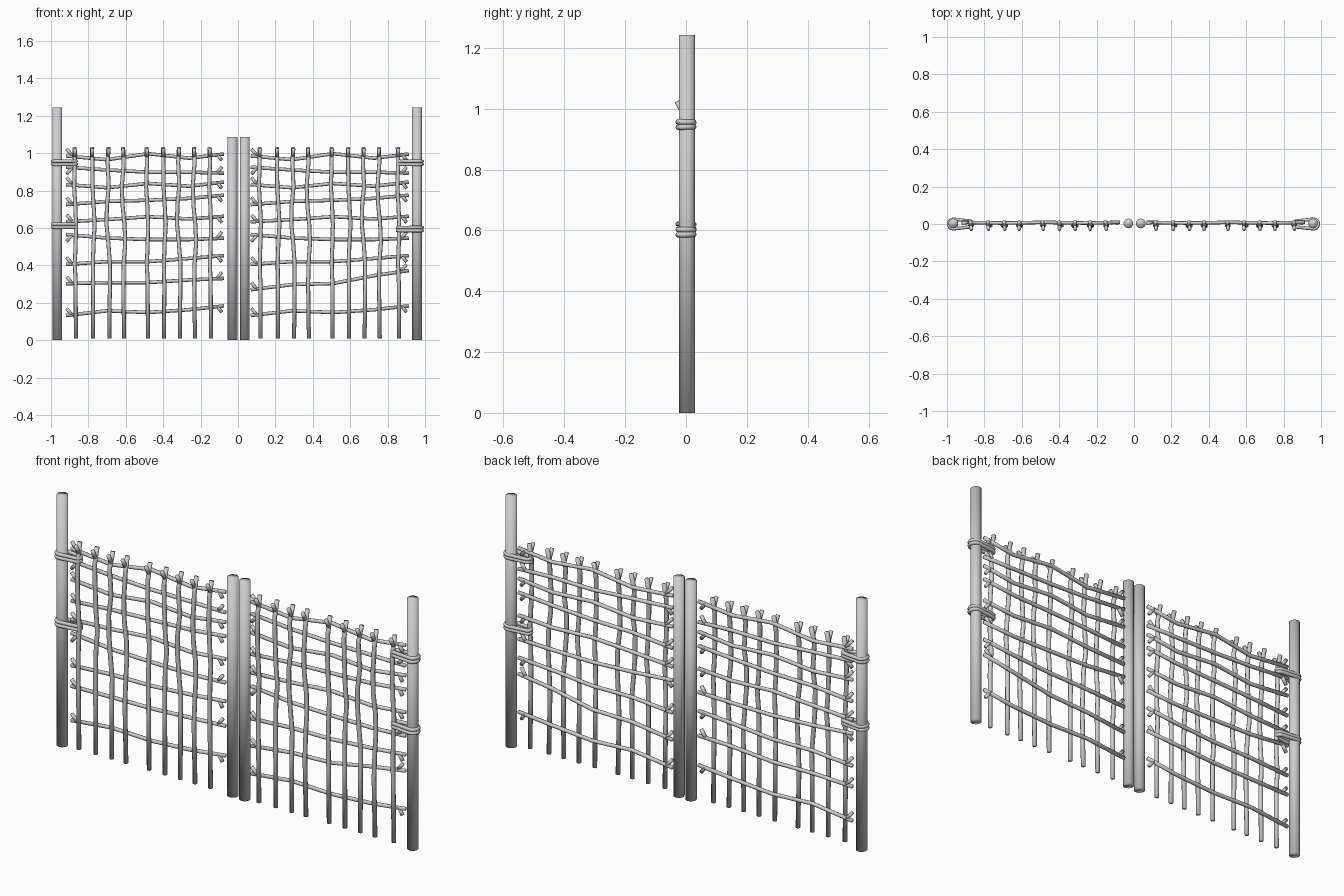
import bpy, bmesh, math
from mathutils import Vector

if "Cube" in bpy.data.objects:
    bpy.data.objects.remove(bpy.data.objects["Cube"])

wood = bpy.data.materials.new("grey_wood")
wood.diffuse_color = (0.62, 0.62, 0.62, 1)
wood.use_nodes = True
wood.node_tree.nodes["Principled BSDF"].inputs["Base Color"].default_value = wood.diffuse_color


def tube(bm, pts, r, sides=8, closed=False):
    """Sweep a round section along a path, capping open ends."""
    pts = [Vector(p) for p in pts]
    n = len(pts)
    rings = []
    for i, p in enumerate(pts):
        a = pts[(i - 1) % n] if closed else pts[max(i - 1, 0)]
        b = pts[(i + 1) % n] if closed else pts[min(i + 1, n - 1)]
        t = (b - a).normalized()
        ref = Vector((0, 0, 1))
        if not closed and abs((pts[-1] - pts[0]).normalized().z) > 0.6:
            ref = Vector((1, 0, 0))
        u = t.cross(ref).normalized()
        v = t.cross(u)
        rings.append([bm.verts.new(p + r * (u * math.cos(k * math.tau / sides)
                      + v * math.sin(k * math.tau / sides))) for k in range(sides)])
    for i in range(n if closed else n - 1):
        A, B = rings[i], rings[(i + 1) % n]
        for k in range(sides):
            j = (k + 1) % sides
            bm.faces.new((A[k], A[j], B[j], B[k]))
    if not closed:
        bm.faces.new(rings[0])
        bm.faces.new(rings[-1])


def finish(bm, name):
    bmesh.ops.recalc_face_normals(bm, faces=bm.faces)
    for f in bm.faces:
        f.smooth = True
    me = bpy.data.meshes.new(name)
    bm.to_mesh(me)
    bm.free()
    me.materials.append(wood)
    bpy.context.collection.objects.link(bpy.data.objects.new(name, me))


# Posts: tall outer pair and shorter meeting pair
for name, x, h in (("left_post", -0.966, 1.243), ("right_post", 0.957, 1.243),
                   ("left_meeting_post", -0.03, 1.085), ("right_meeting_post", 0.036, 1.085)):
    bm = bmesh.new()
    tube(bm, [(x, 0.003, 0), (x, 0.003, h)], 0.026, 16)
    finish(bm, name)

# Upright sticks: base positions, and sideways wobble from top to bottom
UPRIGHTS = (-0.872, -0.78, -0.693, -0.615, -0.487, -0.40, -0.316, -0.236, -0.15)
HEIGHTS = (1.03, 0.95, 0.82, 0.72, 0.62, 0.52, 0.41, 0.30, 0.01)
WOBBLES = ((-0.002, 0, -0.004, 0.002, 0.006, 0.004, 0, 0.004, 0.005),
           (0, 0.001, 0.002, 0.008, 0.014, 0.008, 0.004, 0.006, 0.005),
           (0, -0.004, 0.002, -0.008, -0.01, 0, 0.008, 0.008, 0.005),
           (0.001, 0.004, -0.006, -0.002, 0.008, 0.012, 0.004, 0.002, 0.006))

# Rails: heights at five stations along each panel
STATIONS = (-0.92, -0.70, -0.48, -0.26, -0.075)
RAILS = ((0.985, 0.965, 0.997, 0.973, 0.995),
         (0.925, 0.91, 0.898, 0.898, 0.893),
         (0.832, 0.815, 0.838, 0.823, 0.845),
         (0.725, 0.742, 0.748, 0.758, 0.775),
         (0.633, 0.645, 0.660, 0.648, 0.662),
         (0.565, 0.546, 0.538, 0.538, 0.545),
         (0.405, 0.42, 0.42, 0.437, 0.452),
         (0.302, 0.308, 0.308, 0.322, 0.33),
         (0.132, 0.157, 0.148, 0.163, 0.183))
STEEP_RAIL = (0.27, 0.297, 0.303, 0.345, 0.372)

for side, dx in (("left", 0), ("right", 0.988)):
    bm = bmesh.new()
    for i, x in enumerate(UPRIGHTS):
        x += dx + (0.018 if dx and i == 8 else 0)
        w = WOBBLES[i % 4]
        tube(bm, [(x + o, 0.01 if k == 0 else -0.008 - 0.003 * (k % 2), z)
                  for k, (o, z) in enumerate(zip(w, HEIGHTS))], 0.0108)
        # Forked tip leaning forward
        tube(bm, [(x, -0.005, 0.982), (x + 0.002, -0.029, 1.024)], 0.0095)
    finish(bm, side + "_upright_sticks")

    bm = bmesh.new()
    for i, zs in enumerate(RAILS):
        if dx and i == 7:
            zs = STEEP_RAIL
        ends = [(x + dx, 0.009 - 0.004 * (k % 2), z)
                for k, (x, z) in enumerate(zip(STATIONS, zs))]
        tube(bm, ends, 0.0095)
        # Forked twigs at both ends of each rail
        x0, x1 = STATIONS[0] + dx, STATIONS[-1] + dx
        s = -1 if i in (1, 5) else 1
        tube(bm, [(x0 + 0.035, 0.009, zs[0]), (x0 + 0.004, 0.004, zs[0] + 0.037 * s)], 0.009)
        s = 1 if i in (1, 5, 7) else -1
        tube(bm, [(x1 - 0.038, 0.009, zs[-1]), (x1 - 0.012, 0.004, zs[-1] + 0.033 * s)], 0.009)
    finish(bm, side + "_rails")


# Rope bindings: two loops around an outer post and the nearest upright
def binding(name, x_post, x_stick, z):
    d = 1 if x_stick > x_post else -1
    bm = bmesh.new()
    for k, off in enumerate((-0.008, 0.008)):
        pts = []
        for cx, r, start in ((x_post, 0.026, 90), (x_stick, 0.016, -90)):
            for a in range(0, 181, 20):
                t = math.radians(start + a)
                y = r * math.sin(t)
                pts.append((cx + d * r * math.cos(t), y, z + off + y * (0.03 - 0.06 * k)))
        tube(bm, pts, 0.009, 8, True)
    finish(bm, name)


binding("left_upper_binding", -0.965, -0.88, 0.948)
binding("left_lower_binding", -0.965, -0.88, 0.612)
binding("right_upper_binding", 0.96, 0.868, 0.948)
binding("right_lower_binding", 0.96, 0.868, 0.594)
